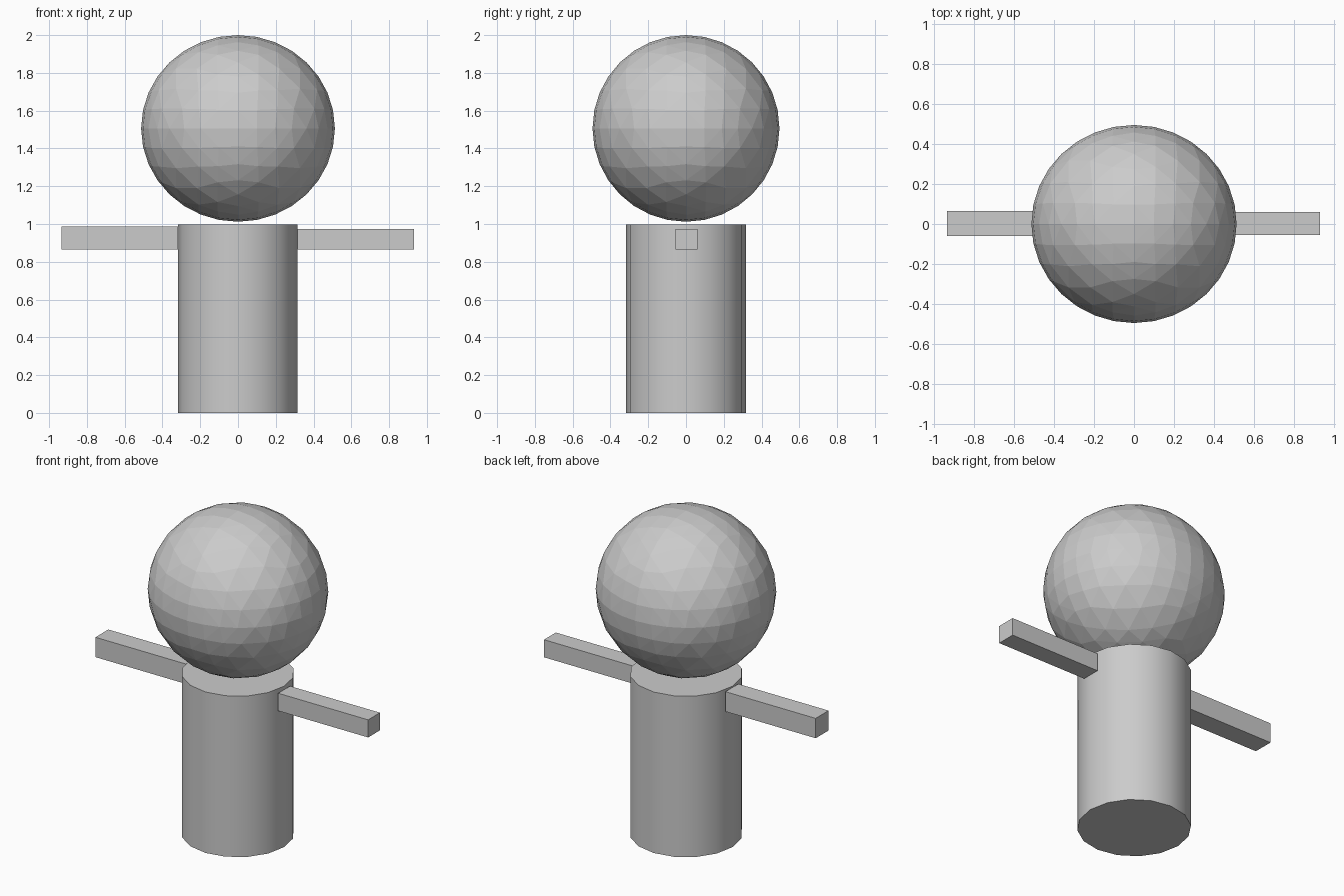
import bpy, bmesh
from math import radians
from mathutils import Vector

if "Cube" in bpy.data.objects:
    bpy.data.objects.remove(bpy.data.objects["Cube"])


def finish(bm, name):
    bmesh.ops.recalc_face_normals(bm, faces=bm.faces)
    mesh = bpy.data.meshes.new(name)
    bm.to_mesh(mesh)
    bm.free()
    obj = bpy.data.objects.new(name, mesh)
    bpy.context.collection.objects.link(obj)
    return obj


def box(name, lo, hi):
    bm = bmesh.new()
    bmesh.ops.create_cube(bm, size=1)
    lo, hi = Vector(lo), Vector(hi)
    bmesh.ops.scale(bm, vec=hi - lo, verts=bm.verts)
    bmesh.ops.translate(bm, vec=(lo + hi) / 2, verts=bm.verts)
    return finish(bm, name)


# Body: 16-sided upright cylinder with smooth sides
bpy.ops.mesh.primitive_cylinder_add(vertices=16, radius=0.317, depth=0.997,
                                    location=(-0.001, 0, 0.4985))
body = bpy.context.object
body.name = "body"
bpy.ops.object.shade_smooth_by_angle(angle=radians(30))

# Head: faceted sphere, an octahedron divided three times and rounded
bm = bmesh.new()
corners = [bm.verts.new(c) for c in
           [(1, 0, 0), (0, 1, 0), (-1, 0, 0), (0, -1, 0)]]
for z in (1, -1):
    pole = bm.verts.new((0, 0, z))
    for i in range(4):
        bm.faces.new((corners[i], corners[(i + 1) % 4], pole))
for _ in range(3):
    bmesh.ops.subdivide_edges(bm, edges=bm.edges[:], cuts=1, use_grid_fill=True)
    for v in bm.verts:
        v.co.normalize()
bmesh.ops.scale(bm, vec=(0.513, 0.495, 0.494), verts=bm.verts)
bmesh.ops.translate(bm, vec=(0, 0, 1.506), verts=bm.verts)
finish(bm, "head")

# Arms: square bars reaching out from the sides, left slightly thicker
box("left_arm", (-0.935, -0.06, 0.865), (-0.317, 0.066, 0.988))
box("right_arm", (0.315, -0.056, 0.865), (0.931, 0.06, 0.974))
